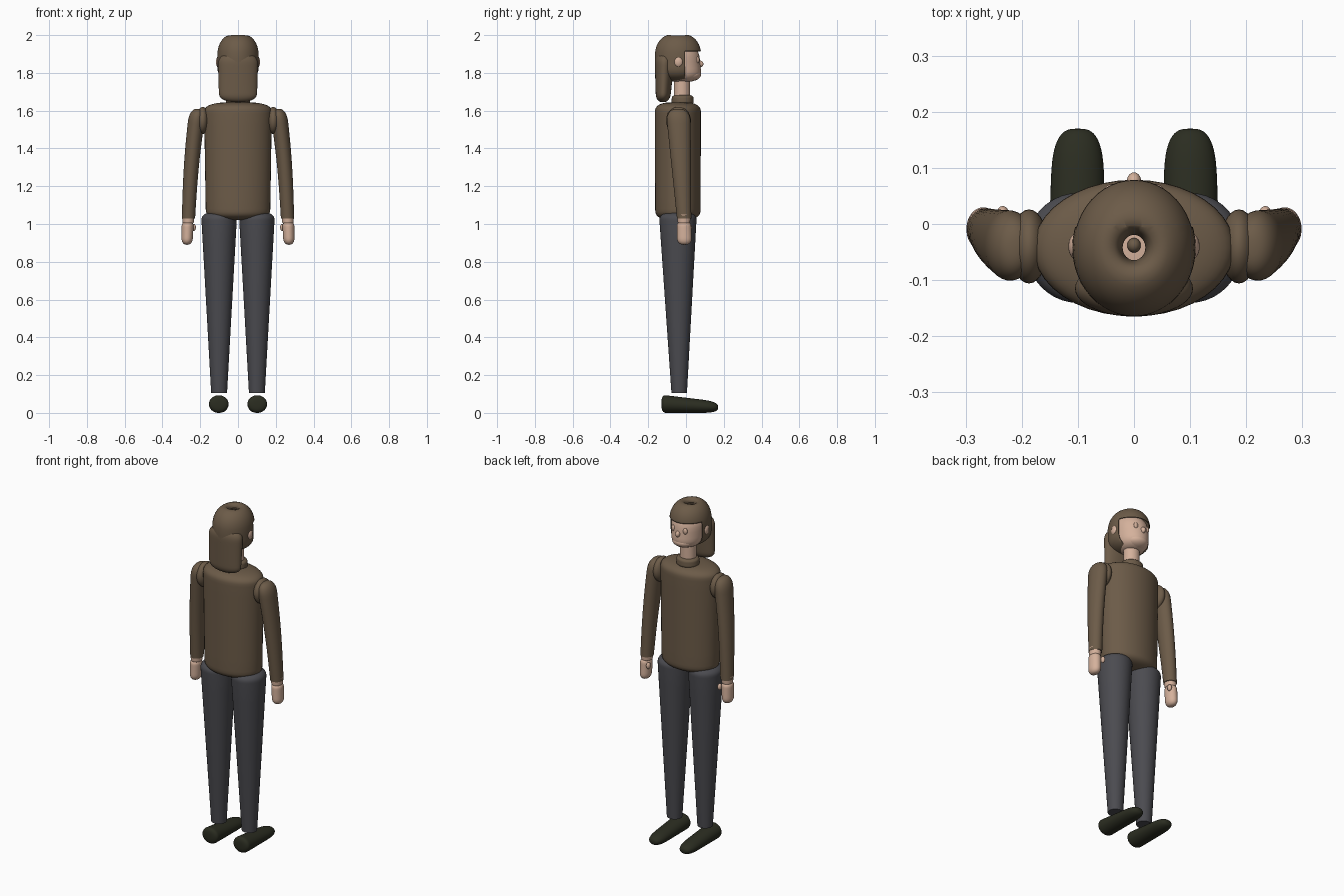
import bpy, bmesh, math
from mathutils import Vector

cube = bpy.data.objects.get("Cube")
if cube:
    bpy.data.objects.remove(cube, do_unlink=True)


def material(name, rgb):
    m = bpy.data.materials.new(name)
    m.use_nodes = True
    m.diffuse_color = (*rgb, 1)
    m.node_tree.nodes["Principled BSDF"].inputs["Base Color"].default_value = (*rgb, 1)
    return m


BROWN = material("warm brown", (.15, .105, .065))
SKIN = material("skin", (.66, .44, .33))
GREY = material("trouser grey", (.07, .07, .08))
DARK = material("shoe dark green", (.024, .026, .015))


def finish(name, bm, mat):
    bmesh.ops.recalc_face_normals(bm, faces=bm.faces)
    mesh = bpy.data.meshes.new(name)
    bm.to_mesh(mesh)
    bm.free()
    mesh.materials.append(mat)
    mesh.shade_smooth()
    mesh.set_sharp_from_angle(angle=math.radians(50))
    obj = bpy.data.objects.new(name, mesh)
    bpy.context.collection.objects.link(obj)
    return obj


def dome(length, power, steps=12):
    """Pairs of (distance from the tip, radius factor) along a rounded end."""
    if length == 0:
        return [(0, 1)]
    angles = [math.pi / 2 * k / steps for k in range(steps + 1)]
    return [(length * (1 - max(math.cos(a), 0) ** (2 / power)), math.sin(a) ** (2 / power)) for a in angles]


def column_mesh(start, end, start_radii, end_radii, rounding, power=2.5, bow=0, along_y=False, sides=40):
    """Tapered elliptical column; rounding gives the dome length at each end."""
    start, end = Vector(start), Vector(end)
    start_radii, end_radii = Vector(start_radii), Vector(end_radii)
    length = abs(end.y - start.y) if along_y else abs(end.z - start.z)
    low, high = rounding
    body = [low + (length - low - high) * k / 8 for k in range(1, 8)]
    stations = dome(low, power) + [(d, 1) for d in body]
    stations += [(length - d, f) for d, f in reversed(dome(high, power))]

    bm = bmesh.new()
    loops = []
    for d, factor in stations:
        t = d / length
        centre = start.lerp(end, t) + Vector((bow * math.sin(math.pi * t), 0, 0))
        ru, rv = start_radii.lerp(end_radii, t) * factor
        loop = []
        for i in range(sides):
            a = math.tau * i / sides
            u, v = ru * math.cos(a), rv * math.sin(a)
            offset = Vector((u, 0, v)) if along_y else Vector((u, v, 0))
            loop.append(bm.verts.new(centre + offset))
        loops.append(loop)
    for p, q in zip(loops, loops[1:]):
        for i in range(sides):
            j = (i + 1) % sides
            bm.faces.new((p[i], p[j], q[j], q[i]))
    for loop, rounded in ((loops[0], low), (loops[-1], high)):
        if not rounded:
            bm.faces.new(loop)
    bmesh.ops.remove_doubles(bm, verts=bm.verts, dist=.0001)
    return bm


def column(name, mat, *shape, **options):
    return finish(name, column_mesh(*shape, **options), mat)


def ball(name, mat, centre, radii):
    bm = bmesh.new()
    bmesh.ops.create_uvsphere(bm, u_segments=28, v_segments=16, radius=1)
    bmesh.ops.scale(bm, vec=radii, verts=bm.verts)
    bmesh.ops.translate(bm, vec=centre, verts=bm.verts)
    return finish(name, bm, mat)


# Jumper body and collar
column("torso", BROWN, (0, -.043, 1.02), (0, -.043, 1.645), (.17, .12), (.18, .122), (.06, .06), power=3)
column("collar", BROWN, (0, -.018, 1.63), (0, -.018, 1.685), (.066, .06), (.062, .056), (.02, .02), power=3)

# Neck, head and face
column("neck", SKIN, (0, -.021, 1.65), (0, -.021, 1.8), (.045, .043), (.045, .043), (0, 0))
column("head", SKIN, (0, -.02, 1.75), (0, -.045, 1.965), (.085, .105), (.1, .11), (.07, .1))
ball("muzzle", SKIN, (0, .018, 1.792), (.066, .062, .037))
ball("nose", SKIN, (0, .075, 1.847), (.013, .017, .018))

# Hair cap: sink the crown, then cut out the face opening
CROWN = Vector((0, -.042))
bm = column_mesh((*CROWN, 1.755), (*CROWN, 2.01), (.11, .123), (.11, .123), (.08, .13), power=2.4, sides=48)
for v in bm.verts:
    if v.co.z > 1.9:
        reach = (v.co.xy - CROWN).length
        v.co.z -= .05 * math.exp(-(reach / .03) ** 2)
for point, normal in (((0, 0, 1.915), (0, 0, 1)), ((0, -.005, 0), (0, 1, 0))):
    bmesh.ops.bisect_plane(bm, geom=bm.verts[:] + bm.edges[:] + bm.faces[:], plane_co=point, plane_no=normal)


def is_opening(face):
    c = face.calc_center_median()
    crown_hole = c.z > 1.9 and (c.xy - CROWN).length < .02
    return crown_hole or (c.y > -.005 and c.z < 1.915)


bmesh.ops.delete(bm, geom=[f for f in bm.faces if is_opening(f)], context="FACES")
cap = finish("hair_cap", bm, BROWN)
shell = cap.modifiers.new("thickness", "SOLIDIFY")
shell.thickness = .005
shell.offset = -1
ball("crown_tuft", BROWN, (0, -.038, 1.968), (.012, .013, .014))

# Long hair down the back
column("back_hair", BROWN, (0, -.122, 1.645), (0, -.112, 1.91), (.1, .037), (.107, .055), (.05, .07))

# Paired parts, mirrored across the body
for side, label in ((1, "left_"), (-1, "right_")):
    ball(label + "ear", SKIN, (side * .103, -.04, 1.858), (.014, .023, .028))
    ball(label + "eye", SKIN, (side * .038, .062, 1.868), (.014, .009, .018))
    ball(label + "shoulder", BROWN, (side * .187, -.04, 1.548), (.034, .066, .072))
    column(label + "sleeve", BROWN, (side * .262, -.01, 1.03), (side * .213, -.042, 1.61),
           (.035, .038), (.045, .066), (0, .08), bow=side * .008)
    column(label + "wrist", SKIN, (side * .264, -.011, 1), (side * .263, -.011, 1.05),
           (.029, .032), (.034, .036), (.01, 0))
    column(label + "hand", SKIN, (side * .27, -.008, .89), (side * .266, -.011, 1.015),
           (.029, .039), (.032, .038), (.04, .03))
    ball(label + "thumb", SKIN, (side * .234, .018, .982), (.011, .014, .019))
    column(label + "leg", GREY, (side * .1, -.036, .105), (side * .1, -.043, 1.067),
           (.042, .041), (.096, .101), (0, .05))
    column(label + "shoe", DARK, (side * .102, -.13, .048), (side * .1, .17, .03),
           (.053, .048), (.045, .03), (.03, .1), power=3, along_y=True)
